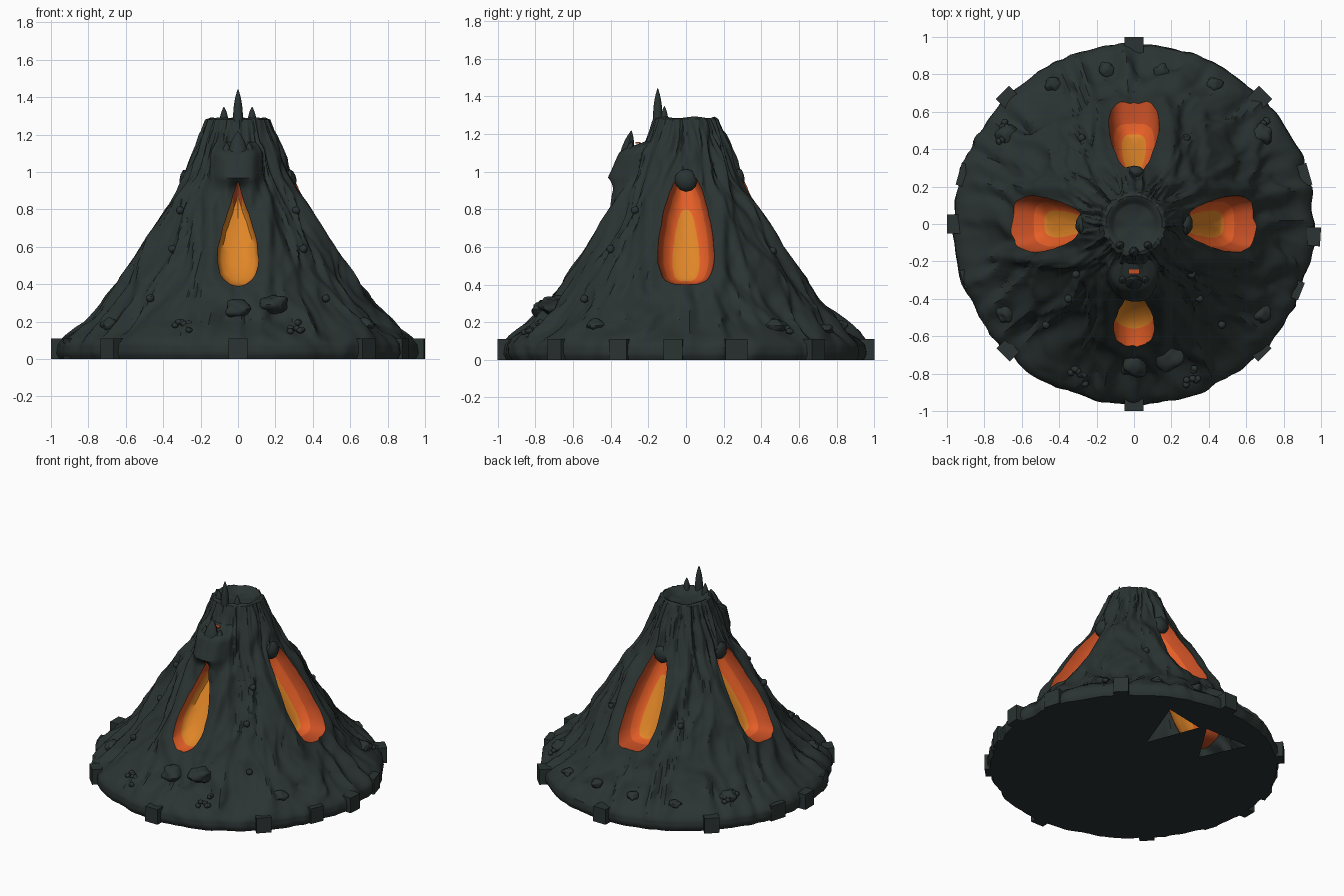
import bpy, bmesh, math, random
from mathutils import Vector, Matrix, noise

if "Cube" in bpy.data.objects:
    bpy.data.objects.remove(bpy.data.objects["Cube"])

random.seed(4)

def material(name, col):
    m = bpy.data.materials.new(name)
    m.diffuse_color = (*col, 1)
    m.use_nodes = True
    m.node_tree.nodes["Principled BSDF"].inputs["Base Color"].default_value = m.diffuse_color
    return m

ROCK = material("dark rock", (0.0235, 0.034, 0.032))
RIM = material("lava rim red", (0.57, 0.078, 0.018))
MID = material("lava orange", (0.80, 0.115, 0.020))
HOT = material("lava amber", (0.74, 0.235, 0.020))

def smooth(ob, angle):
    bpy.ops.object.select_all(action='DESELECT')
    ob.select_set(True)
    bpy.context.view_layer.objects.active = ob
    bpy.ops.object.shade_smooth_by_angle(angle=math.radians(angle))

def to_object(name, bm, mats, angle=40):
    bmesh.ops.recalc_face_normals(bm, faces=bm.faces[:])
    me = bpy.data.meshes.new(name)
    bm.to_mesh(me)
    bm.free()
    for m in mats:
        me.materials.append(m)
    ob = bpy.data.objects.new(name, me)
    bpy.context.collection.objects.link(ob)
    smooth(ob, angle)
    return ob

def loft(bm, rings):
    """Skin closed rings of points; a ring of one point closes an end."""
    vs = [[bm.verts.new(p) for p in r] for r in rings]
    faces = []
    for k, (a, b) in enumerate(zip(vs, vs[1:])):
        n = max(len(a), len(b))
        for i in range(n):
            j = (i + 1) % n
            q = [a[i % len(a)], a[j % len(a)], b[j % len(b)], b[i % len(b)]]
            faces.append((k, bm.faces.new(list(dict.fromkeys(q)))))
    return faces

# --- cone body: swept profile with wandering ridges ---
PROFILE = [(.95, 0), (.965, .03), (.96, .08), (.93, .115), (.82, .2), (.73, .3), (.655, .4),
           (.52, .6), (.405, .8), (.335, .9), (.285, 1.0), (.24, 1.1), (.2, 1.2), (.17, 1.28)]

def bump(x, c, w):
    return math.exp(-((x - c) / w) ** 2)

def clamp(x):
    return max(0, min(1, x))

def soft_abs(x):
    return math.sqrt(x * x + .004)

def surface(th, r, z):
    warp = th + .14 * noise.noise((math.cos(th) * 3, math.sin(th) * 3, z * 3))
    c, s = math.cos(warp), math.sin(warp)
    f = .35 + .65 * r
    ridge = .5 - soft_abs(noise.noise((c * 7 * f, s * 7 * f, z * .7)) * 2)
    fine = soft_abs(noise.noise((c * 15 * f, s * 15 * f, z * 1.5 + 7)))
    lump = noise.noise((c * 6 * r, s * 6 * r, z * 5 + 3))
    fade = clamp(max(.2, (z - .05) / .12)) * (.5 if z > 1.2 else 1)
    x, y = math.cos(th) * r, math.sin(th) * r
    front = y < 0 and abs(x) < abs(y)
    # hood swelling above the front opening, split by a narrow cleft
    hood = 0
    if front:
        hood = clamp((z - .8) / .17) * clamp((1.16 - z) / .05) * math.exp(-(x / .115) ** 4)
        hood *= 1 - .8 * bump(x, 0, .04) * clamp((.96 - z) / .05)
    # raised lips beside the openings; calmer rock next to them
    side = min(abs(x), abs(y))
    zone = clamp((z - .33) / .1) * clamp((.97 - z) / .1)
    lip = bump(side, .15, .04) if front else bump(side, .19, .045)
    calm = 1 - .6 * zone * clamp((.24 - side) / .06)
    d = fade * calm * (1 - .7 * hood) * (.034 * ridge - .03 * fine + .018 * lump) + .115 * hood
    d += .034 * lip * zone
    # root-like buttresses near the foot
    d += .07 * bump(z, .19, .09) * max(-.3, noise.noise((c * 9, s * 9, 2.0)))
    d += .02 * clamp((.14 - z) / .04) * noise.noise((c * 9, s * 9, 5.0))
    return Vector((math.cos(th) * (r + d), math.sin(th) * (r + d), z))

N = 280
rows = []
for (r0, z0), (r1, z1) in zip(PROFILE, PROFILE[1:]):
    steps = max(1, round(math.hypot(r1 - r0, z1 - z0) / .02))
    rows += [(r0 + (r1 - r0) * i / steps, z0 + (z1 - z0) * i / steps) for i in range(steps)]
rows.append(PROFILE[-1])
angles = [2 * math.pi * i / N for i in range(N)]
rings = [[(0, 0, 0)]] + [[surface(a, r, z) for a in angles] for r, z in rows]
# shallow crater
for r, z in [(.15, 1.288), (.13, 1.28), (.115, 1.258), (.1, 1.25)]:
    rings.append([(r * math.cos(a), r * math.sin(a), z + .004 * math.sin(5 * a)) for a in angles])
rings.append([(0, 0, 1.25)])
bm = bmesh.new()
loft(bm, rings)
body = to_object("volcano_body", bm, [ROCK])

# --- four lava pockets carved into the slopes ---
def carve(turn, width, zb, zt, q, blunt, layers, zin, tip):
    M, zc, h = 48, (zb + zt) / 2, (zt - zb) / 2
    norm = max(math.sin(a / 50) ** blunt * (1 + q * math.cos(a / 50)) for a in range(1, 157))
    outline = []
    for i in range(M):
        a = 2 * math.pi * i / M
        s = math.sin(a)
        x = math.copysign(abs(s) ** blunt, s) * (1 + q * math.cos(a)) * width / norm
        jag = .006 * noise.noise((x * 25, i * .5, turn))
        outline.append((x + jag, zc - h * math.cos(a)))
    rot = Matrix.Rotation(turn, 3, 'Z')
    rings = []
    for sx, sz, depth, _ in layers:
        ring = []
        for x, z in outline:
            zz = zin + (z - zin) * sz
            ring.append(rot @ Vector((x * sx, -(.66 - (zz - .39) * .6 - depth), zz)))
        rings.append(ring)
    rings = [[sum(rings[0], Vector()) / M]] + rings + [[sum(rings[-1], Vector()) / M]]
    bm = bmesh.new()
    for k, f in loft(bm, rings):
        f.material_index = layers[max(k - 1, 0)][3]
        if f.calc_center_median().z > tip:
            f.material_index = 0
    cutter = to_object("pocket_cutter", bm, [RIM, MID, HOT])
    cutter.hide_render = True
    mod = body.modifiers.new("pocket", 'BOOLEAN')
    mod.operation, mod.solver, mod.object = 'DIFFERENCE', 'EXACT', cutter
    mod.material_mode = 'TRANSFER'
    bpy.context.view_layer.objects.active = body
    bpy.ops.object.modifier_apply(modifier=mod.name)
    bpy.data.objects.remove(cutter)

# each layer: width scale, height scale, depth, colour of the band after it
WIDE = [(1, 1, -.2, 0), (1, 1, .02, 0), (.94, .97, .07, 0), (.8, .91, .115, 1), (.64, .78, .145, 1),
        (.48, .65, .165, 2), (.2, .3, .175, 2)]
NARROW = [(1, 1, -.2, 1), (1, 1, .0, 1), (.985, .985, .10, 2), (.8, .8, .14, 2), (.4, .4, .16, 2)]
carve(0, .11, .39, .95, .85, 1, NARROW, .55, .83)
for turn, w in [(90, .15), (180, .135), (270, .15)]:
    carve(math.radians(turn), w, .40, .985, .35, .55, WIDE, .45, .94)

# underside rebuilt with two triangular gaps below the rear pocket
bm = bmesh.new()
bm.from_mesh(body.data)
floor = [f for f in bm.faces if all(v.co.z < .001 for v in f.verts)]
bmesh.ops.delete(bm, geom=floor, context='FACES')
edges = [e for e in bm.edges if e.is_boundary and all(v.co.z < .001 for v in e.verts)]
for tri in [[(.14, .30), (.30, .73), (.0, .67)], [(-.25, .37), (-.05, .69), (-.40, .69)]]:
    vs = [bm.verts.new((x, y, 0)) for x, y in tri]
    edges += [bm.edges.new((vs[i], vs[i - 1])) for i in range(3)]
res = bmesh.ops.triangle_fill(bm, edges=edges, use_beauty=True, normal=(0, 0, -1))
for f in res['geom']:
    if isinstance(f, bmesh.types.BMFace):
        f.material_index = 0
        if f.normal.z > 0:
            f.normal_flip()
bm.to_mesh(body.data)
bm.free()
smooth(body, 40)

# --- helpers for loose rock ---
def rock(bm, pos, size, rough=.2, sub=2):
    g = bmesh.ops.create_icosphere(bm, subdivisions=sub, radius=1)
    for v in g['verts']:
        k = 1 + rough * noise.noise(v.co * 1.3 + Vector(pos) * 9)
        v.co = Vector([v.co[i] * size[i] * k + pos[i] for i in range(3)])

def slope_z(r):
    for (r0, z0), (r1, z1) in zip(PROFILE[2:], PROFILE[3:]):
        if r1 <= r <= r0:
            return z0 + (z1 - z0) * (r0 - r) / (r0 - r1)
    return .1

# spikes on the crater lip and the horn above the front hood
def spike(bm, x, y, z0, z1, w, d, lean=0):
    rings = []
    for t in (0, .2, .4, .6, .75, .87, .95):
        k = 1 - t ** 3.5
        rings.append([(x + w * k * math.cos(a * math.pi / 5), y + lean * t + d * k * math.sin(a * math.pi / 5),
                       z0 + (z1 - z0) * t) for a in range(10)])
    loft(bm, [[(x, y, z0)]] + rings + [[(x, y + lean, z1)]])

bm = bmesh.new()
spike(bm, 0, -.15, 1.2, 1.445, .028, .028)
for s in (-1, 1):
    spike(bm, s * .075, -.115, 1.2, 1.35, .026, .024)
to_object("lip_spikes", bm, [ROCK])
bm = bmesh.new()
spike(bm, 0, -.335, 1.0, 1.22, .055, .04, .045)
for s in (-1, 1):
    spike(bm, s * .06, -.32, 1.0, 1.16, .035, .035, .03)
to_object("hood_horn", bm, [ROCK])

# glowing crack behind the horn
bm = bmesh.new()
bmesh.ops.create_cube(bm, size=1, matrix=Matrix.Translation((0, -.255, 1.153)) @ Matrix.Diagonal((.06, .025, .008, 1)))
to_object("hood_crack", bm, [RIM])

# overhanging lumps at the top of the three wide openings
bm = bmesh.new()
for t in (0, 90, 180):
    a = math.radians(t)
    wide = abs(math.sin(a)) * .025
    rock(bm, (.277 * math.cos(a), .277 * math.sin(a), .955), (.035 + wide, .06 - wide, .06))
to_object("opening_overhangs", bm, [ROCK])

# blocks around the foot
bm = bmesh.new()
for t, r, w in [(-4, 1, .1), (45, .995, .1), (90, 1, .1), (135, .995, .1), (180, 1, .1), (225, .99, .1),
                (270, 1, .1), (315, .99, .1), (16, .975, .12), (164, .975, .12), (198, .965, .1), (338, .965, .1)]:
    g = bmesh.ops.create_cube(bm, size=1)
    m = (Matrix.Rotation(math.radians(t), 4, 'Z') @ Matrix.Translation((r - .08, 0, .055))
         @ Matrix.Diagonal((.16, w, .11, 1)))
    bmesh.ops.transform(bm, matrix=m, verts=g['verts'])
for v in bm.verts:
    v.co.x = max(-1, min(1, v.co.x))
    v.co.y = max(-1, min(1, v.co.y))
to_object("foot_blocks", bm, [ROCK], 30)

# boulders sunk into the foot, pebble clusters and single studs
bm = bmesh.new()
for t, r, s in [(270, .75, .07), (285, .73, .075), (35, .83, .055), (145, .83, .055), (325, .83, .05),
                (215, .83, .05), (80, .83, .04), (100, .84, .04), (60, .86, .04), (120, .86, .04)]:
    a = math.radians(t)
    rock(bm, (r * math.cos(a), r * math.sin(a), slope_z(r) - .01), (s, s, s * .7), .4, 3)
to_object("boulders", bm, [ROCK])
bm = bmesh.new()
for t in (250, 290, 35, 145):
    for i in range(7):
        a, r = math.radians(t + random.uniform(-3.5, 3.5)), random.uniform(.83, .91)
        rock(bm, (r * math.cos(a), r * math.sin(a), slope_z(r) + .012), (.018, .018, .016))
for x, y in [(.28, .46), (-.28, .46), (.31, -.27), (-.31, -.27), (.47, -.54), (-.47, -.54), (.35, -.4), (-.35, -.4)]:
    rock(bm, (x, y, slope_z(math.hypot(x, y)) + .005), (.022, .022, .022))
to_object("pebbles", bm, [ROCK])
